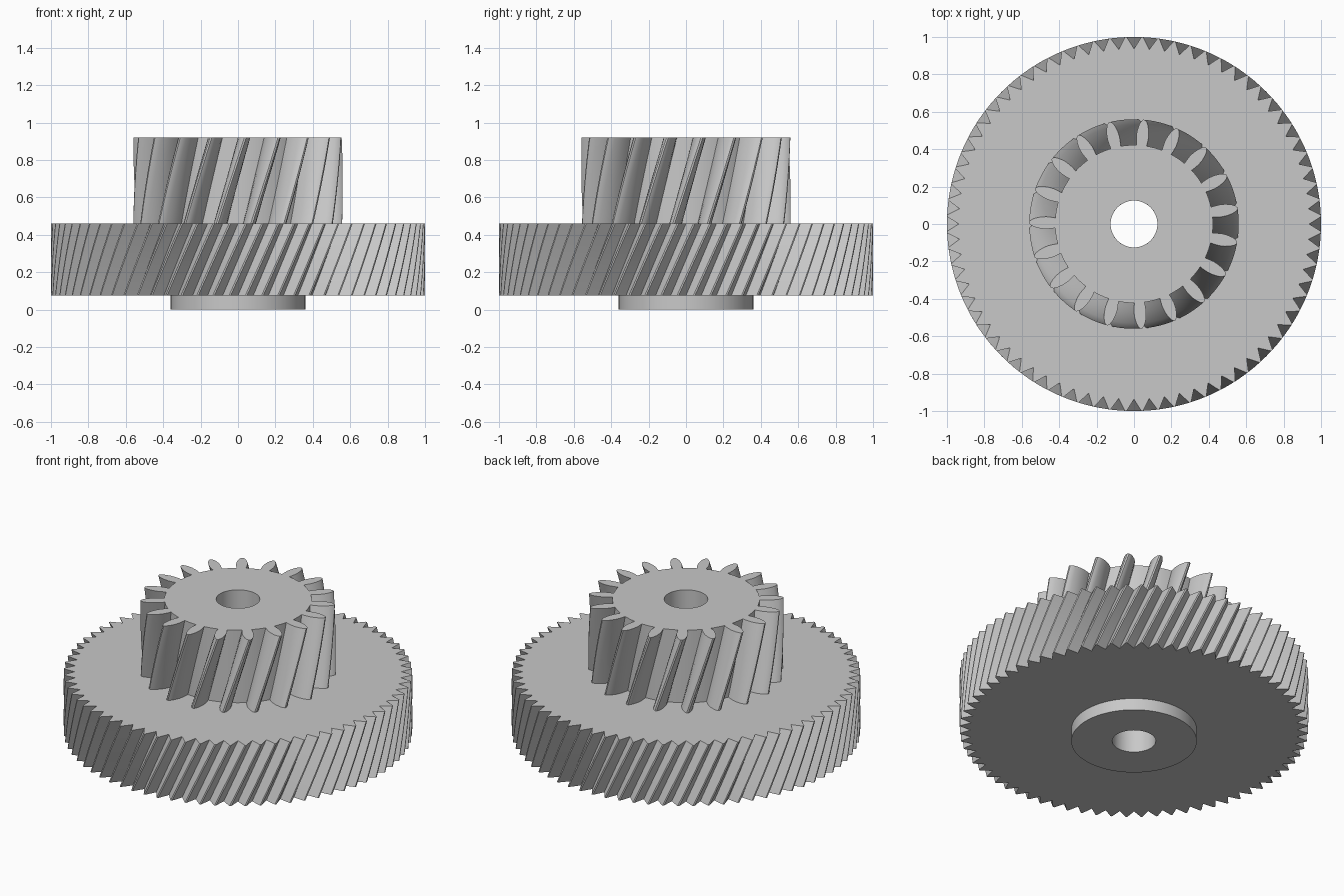
import bpy
import bmesh
from math import cos, sin, pi, radians

cube = bpy.data.objects.get("Cube")
if cube:
    bpy.data.objects.remove(cube, do_unlink=True)

BORE = 0.125
HUB_BOTTOM, WHEEL_BOTTOM, WHEEL_TOP, PINION_TOP = 0.0, 0.075, 0.46, 0.92
WHEEL_TEETH, PINION_TEETH = 72, 19

grey = bpy.data.materials.new("plain_grey")
grey.use_nodes = True
colour = (0.58, 0.58, 0.58, 1)
grey.diffuse_color = colour
grey.node_tree.nodes["Principled BSDF"].inputs["Base Color"].default_value = colour


def finish(bm, name):
    """Turn a bmesh into a smooth object that keeps its sharp edges."""
    bmesh.ops.recalc_face_normals(bm, faces=bm.faces)
    mesh = bpy.data.meshes.new(name)
    bm.to_mesh(mesh)
    bm.free()
    mesh.shade_smooth()
    mesh.set_sharp_from_angle(angle=radians(28))
    mesh.materials.append(grey)
    obj = bpy.data.objects.new(name, mesh)
    bpy.context.collection.objects.link(obj)
    return obj


def loft(bm, profile, z0, z1, twist, layers):
    """Stack twisted copies of a polar profile (angle, radius) and skin them.
    The profile sits untwisted at the top."""
    rings = []
    for k in range(layers + 1):
        t = k / layers
        turn = twist * (t - 1)
        rings.append([bm.verts.new((r * cos(a + turn), r * sin(a + turn),
                                    z0 + (z1 - z0) * t)) for a, r in profile])
    for low, high in zip(rings, rings[1:]):
        bridge(bm, low, high)
    return rings[0], rings[-1]


def bridge(bm, a, b):
    n = len(a)
    for i in range(n):
        j = (i + 1) % n
        bm.faces.new((a[i], a[j], b[j], b[i]))


def bored_body(name, profile, z0, z1, twist=0, layers=1):
    """A solid with the given outline and a round hole through it."""
    bm = bmesh.new()
    outer = loft(bm, profile, z0, z1, twist, layers)
    inner = loft(bm, [(a, BORE) for a, r in profile], z0, z1, twist, layers)
    for o, i in zip(outer, inner):
        bridge(bm, o, i)
    return finish(bm, name)


def circle(radius, steps=96):
    return [(2 * pi * i / steps, radius) for i in range(steps)]


# Large helical wheel with sharp triangular teeth
pitch = 2 * pi / WHEEL_TEETH
wheel_profile = []
for i in range(WHEEL_TEETH):
    for part, radius in ((0, 0.937), (0.45, 1.0), (0.55, 1.0)):
        wheel_profile.append(((i + part) * pitch, radius))
bored_body("large_wheel", wheel_profile, WHEEL_BOTTOM, WHEEL_TOP, 0.175, 8)

# Round hub underneath and round core of the pinion
bored_body("bottom_hub", circle(0.36), HUB_BOTTOM, WHEEL_BOTTOM)
bored_body("pinion_core", circle(0.422), WHEEL_TOP, PINION_TOP)

# Helical pinion teeth: (radius, half width) from root to rounded tip
half = [(0.412, 0.025), (0.44, 0.030), (0.47, 0.033), (0.50, 0.031),
        (0.53, 0.024), (0.55, 0.015), (0.56, 0.005)]
bm = bmesh.new()
for i in range(PINION_TEETH):
    mid = radians(84.5) + 2 * pi * i / PINION_TEETH
    outline = [(mid - w / r, r) for r, w in half]
    outline += [(mid + w / r, r) for r, w in reversed(half)]
    bottom, top = loft(bm, outline, WHEEL_TOP, PINION_TOP, 0.27, 8)
    bm.faces.new(bottom)
    bm.faces.new(top)
finish(bm, "pinion_teeth")
